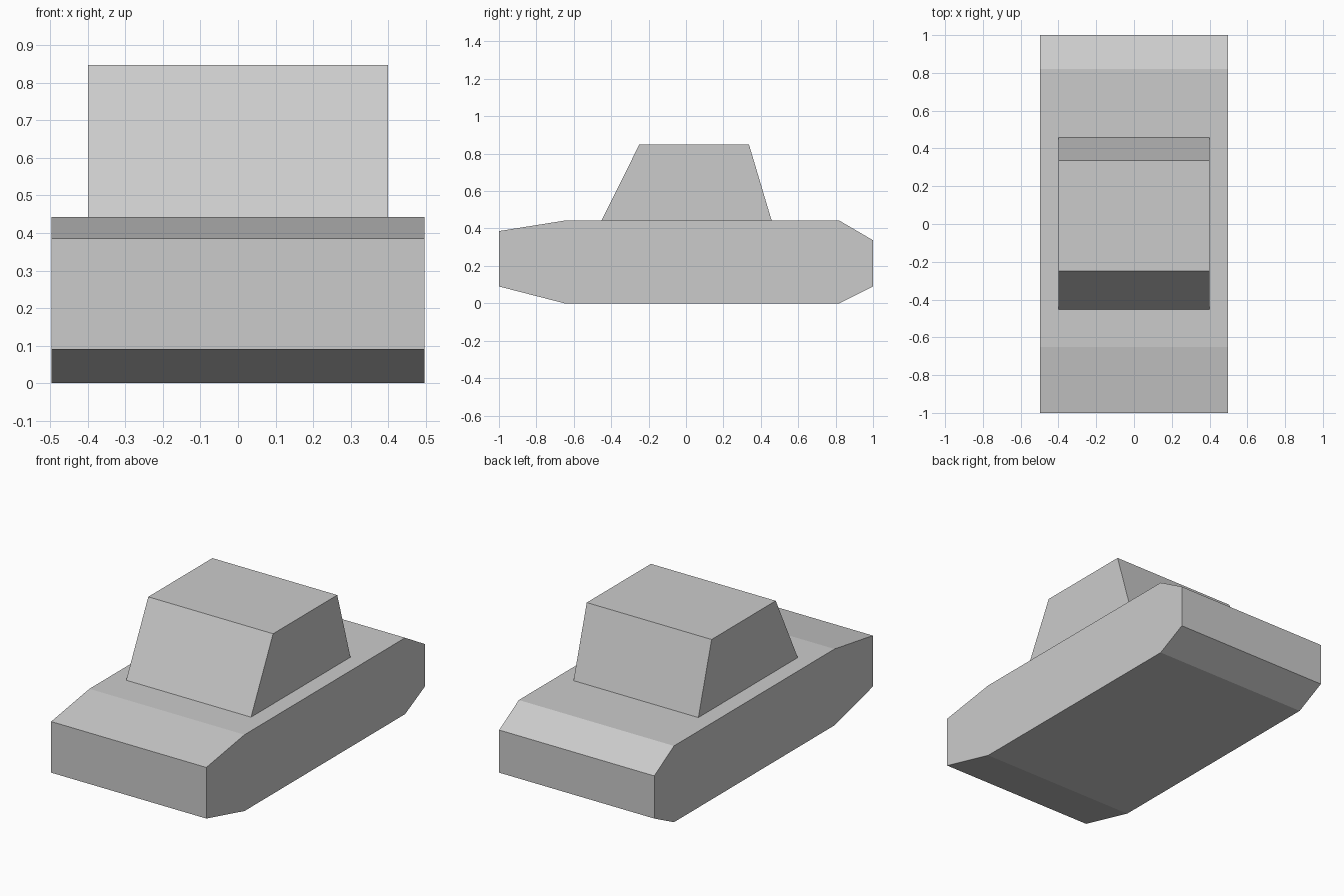
import bpy
import bmesh
from mathutils import Vector

cube = bpy.data.objects.get("Cube")
if cube:
    bpy.data.objects.remove(cube, do_unlink=True)

# Single light grey paint
GREY = (0.6, 0.6, 0.6, 1.0)
paint = bpy.data.materials.new("light_grey")
paint.use_nodes = True
paint.diffuse_color = GREY
for node in paint.node_tree.nodes:
    if node.type == "BSDF_PRINCIPLED":
        node.inputs["Base Color"].default_value = GREY


def extrude_profile(name, profile, half_width):
    """Extrude a side profile of (y, z) points across x, centred on x = 0."""
    bm = bmesh.new()
    side = bm.faces.new([bm.verts.new((-half_width, y, z)) for y, z in profile])
    result = bmesh.ops.extrude_face_region(bm, geom=[side], use_keep_orig=True)
    moved = [v for v in result["geom"] if isinstance(v, bmesh.types.BMVert)]
    bmesh.ops.translate(bm, verts=moved, vec=Vector((2 * half_width, 0, 0)))
    bmesh.ops.recalc_face_normals(bm, faces=bm.faces)
    mesh = bpy.data.meshes.new(name)
    bm.to_mesh(mesh)
    bm.free()
    mesh.materials.append(paint)
    obj = bpy.data.objects.new(name, mesh)
    bpy.context.collection.objects.link(obj)
    return obj


# Lower body with sloped bonnet, boot and underside ends
extrude_profile("car_body", [
    (-1.0, 0.09), (-1.0, 0.386), (-0.65, 0.442), (0.82, 0.442),
    (1.0, 0.337), (1.0, 0.09), (0.82, 0.0), (-0.65, 0.0)], 0.497)

# Cabin with raked windscreen and steeper rear
extrude_profile("cabin", [
    (-0.452, 0.442), (-0.25, 0.848), (0.337, 0.848), (0.458, 0.442)], 0.4)
